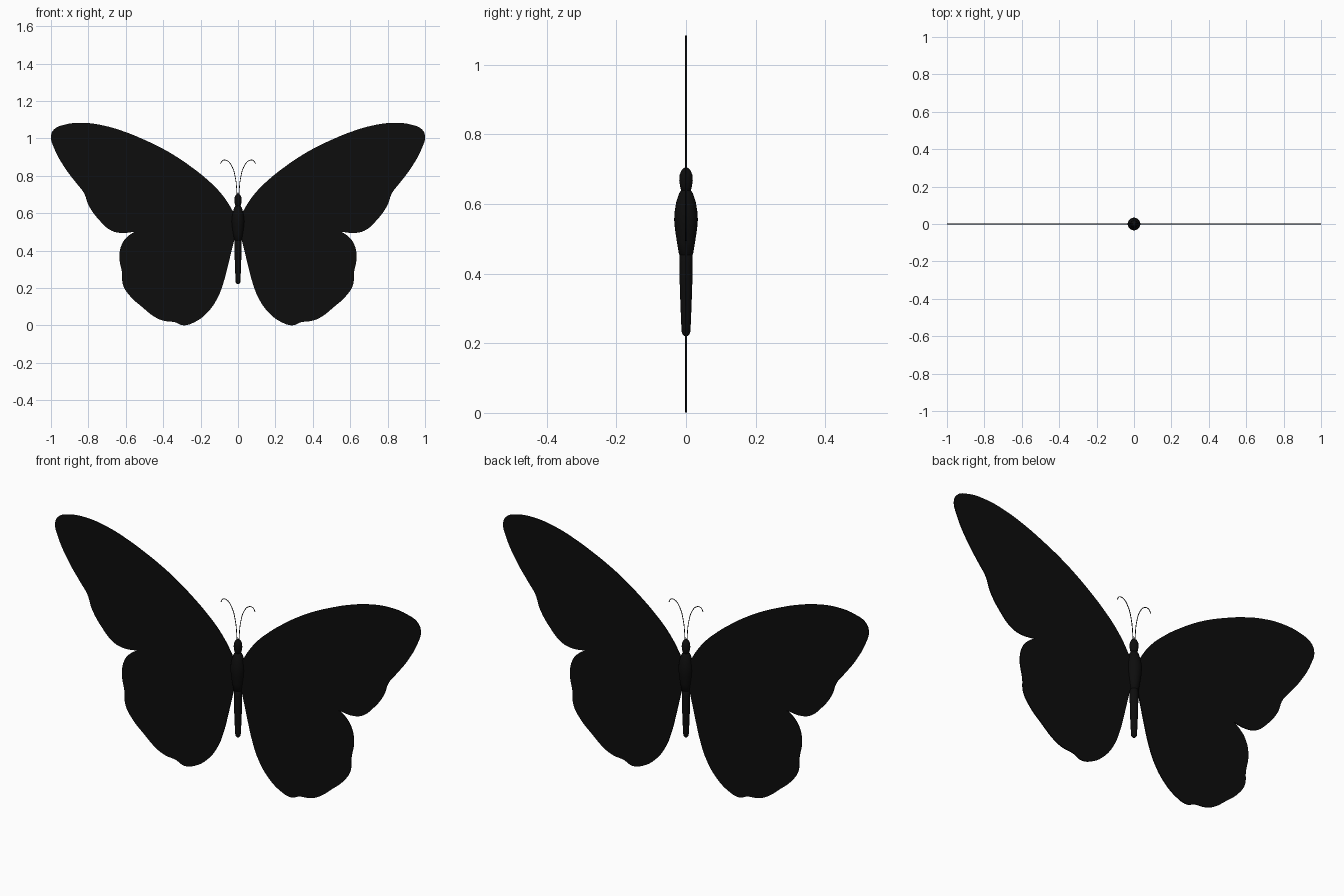
import bpy, bmesh, math

if "Cube" in bpy.data.objects:
    bpy.data.objects.remove(bpy.data.objects["Cube"])

black = bpy.data.materials.new("black")
black.diffuse_color = (0.004, 0.004, 0.004, 1)
black.use_nodes = True
black.node_tree.nodes["Principled BSDF"].inputs["Base Color"].default_value = black.diffuse_color


def curve_mesh(name, pts, cyclic, corners=(), extrude=0.0, bevel=0.0, res=6):
    """Smooth curve through (x, z) points in the y = 0 plane, turned into a mesh."""
    cu = bpy.data.curves.new(name, 'CURVE')
    cu.dimensions = '2D' if cyclic else '3D'
    cu.resolution_u = res
    cu.extrude, cu.bevel_depth, cu.bevel_resolution = extrude, bevel, 1
    if cyclic:
        cu.fill_mode = 'BOTH'
    else:
        cu.use_fill_caps = True
    sp = cu.splines.new('BEZIER')
    sp.bezier_points.add(len(pts) - 1)
    sp.use_cyclic_u = cyclic
    for i, (p, (x, z)) in enumerate(zip(sp.bezier_points, pts)):
        p.co = (x, z, 0)
        p.handle_left_type = p.handle_right_type = 'VECTOR' if i in corners else 'AUTO'
    ob = bpy.data.objects.new(name, cu)
    ob.rotation_euler = (math.pi / 2, 0, 0)
    bpy.context.collection.objects.link(ob)
    bpy.ops.object.select_all(action='DESELECT')
    ob.select_set(True)
    bpy.context.view_layer.objects.active = ob
    bpy.ops.object.convert(target='MESH')
    ob = bpy.context.object
    ob.data.materials.clear()
    ob.data.materials.append(black)
    bpy.ops.object.shade_smooth_by_angle()
    return ob


def lathe(name, profile, segs=24):
    """Round body part from a (radius, z) profile."""
    bm = bmesh.new()
    vs = [bm.verts.new((r, 0, z)) for r, z in profile]
    es = [bm.edges.new(e) for e in zip(vs, vs[1:])]
    bmesh.ops.spin(bm, geom=vs + es, cent=(0, 0, 0), axis=(0, 0, 1),
                   angle=2 * math.pi, steps=segs, use_duplicate=False)
    bmesh.ops.remove_doubles(bm, verts=bm.verts[:], dist=1e-5)
    bmesh.ops.recalc_face_normals(bm, faces=bm.faces[:])
    for f in bm.faces:
        f.smooth = True
    me = bpy.data.meshes.new(name)
    bm.to_mesh(me)
    bm.free()
    me.materials.append(black)
    bpy.context.collection.objects.link(bpy.data.objects.new(name, me))


# wing outline: forewing from the shoulder round to the notch, then hindwing
fore = [(0.008, 0.57), (0.03, 0.615), (0.09, 0.705), (0.176, 0.79), (0.257, 0.853),
        (0.31, 0.89), (0.40, 0.944), (0.524, 1.003), (0.604, 1.035), (0.71, 1.067),
        (0.824, 1.083), (0.925, 1.074), (0.984, 1.048), (1.0, 1.01), (0.984, 0.95),
        (0.925, 0.842), (0.861, 0.757), (0.824, 0.709), (0.797, 0.639), (0.738, 0.559),
        (0.684, 0.511), (0.631, 0.495), (0.551, 0.501)]
hind = [(0.585, 0.480), (0.62, 0.436), (0.634, 0.366), (0.62, 0.281), (0.615, 0.217),
        (0.578, 0.158), (0.513, 0.099), (0.444, 0.045), (0.40, 0.026), (0.337, 0.017),
        (0.294, 0.001), (0.23, 0.019), (0.166, 0.067), (0.112, 0.142), (0.08, 0.222),
        (0.053, 0.323), (0.027, 0.43), (0.008, 0.50)]
outline = fore + hind
antenna = [(0.004, 0.69), (0.016, 0.80), (0.035, 0.855), (0.06, 0.882),
           (0.082, 0.882), (0.093, 0.865)]

# wings and antennae on both sides
for side, s in (("right", 1), ("left", -1)):
    curve_mesh(side + "_wing", [(s * x, z) for x, z in outline], True,
               corners=(0, len(fore) - 1, len(outline) - 1), extrude=0.0025)
    curve_mesh(side + "_antenna", [(s * x, z) for x, z in antenna], False, bevel=0.0018)

# head
lathe("head", [(0, 0.63), (0.013, 0.635), (0.017, 0.65), (0.0195, 0.668), (0.018, 0.685),
               (0.012, 0.698), (0.005, 0.704), (0, 0.705)])
# thorax
lathe("thorax", [(0, 0.65), (0.010, 0.645), (0.020, 0.63), (0.028, 0.605), (0.033, 0.575),
                 (0.034, 0.555), (0.032, 0.53), (0.026, 0.49), (0.020, 0.455), (0, 0.44)])
# abdomen
lathe("abdomen", [(0, 0.48), (0.018, 0.47), (0.0185, 0.43), (0.018, 0.37), (0.016, 0.31),
                  (0.0135, 0.25), (0.012, 0.23), (0.007, 0.222), (0, 0.22)])
